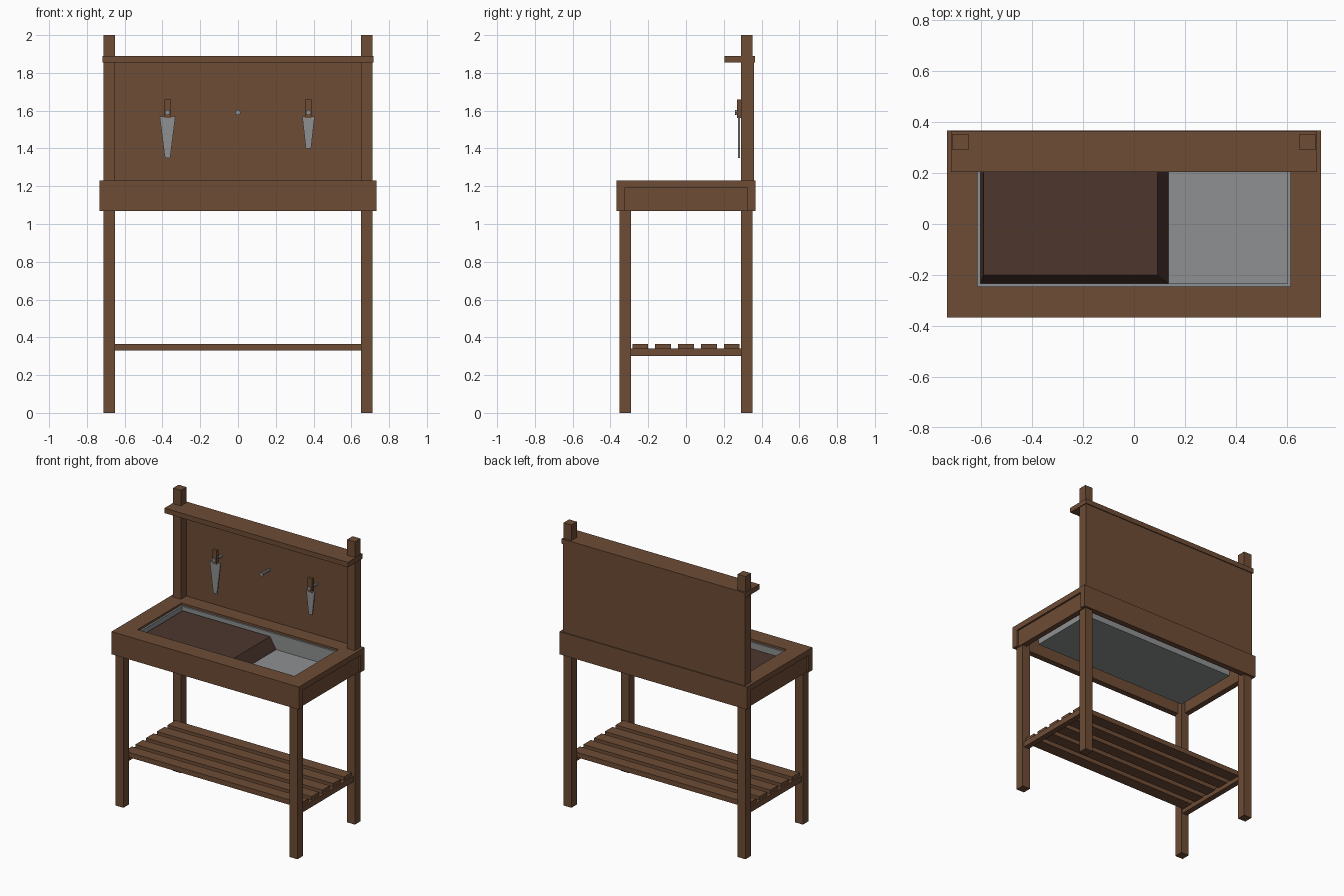
import bpy, bmesh, math
from mathutils import Matrix

if "Cube" in bpy.data.objects:
    bpy.data.objects.remove(bpy.data.objects["Cube"])


def mat(name, c):
    m = bpy.data.materials.new(name)
    m.diffuse_color = (*c, 1)
    m.use_nodes = True
    m.node_tree.nodes["Principled BSDF"].inputs["Base Color"].default_value = m.diffuse_color
    return m


WOOD = mat("brown wood", (0.155, 0.072, 0.036))
SOIL = mat("dark soil", (0.075, 0.037, 0.027))
METAL = mat("grey metal", (0.27, 0.28, 0.285))


def make(name, bm, m):
    bmesh.ops.recalc_face_normals(bm, faces=bm.faces[:])
    me = bpy.data.meshes.new(name)
    bm.to_mesh(me)
    bm.free()
    me.materials.append(m)
    ob = bpy.data.objects.new(name, me)
    bpy.context.collection.objects.link(ob)
    return ob


def loop(bm, x0, x1, y0, y1, z):
    return [bm.verts.new((x, y, z)) for x, y in ((x0, y0), (x1, y0), (x1, y1), (x0, y1))]


def skin(name, rings, m, cap=True, closed=False):
    """Join a stack of rectangles (x0,x1,y0,y1,z) with side faces."""
    bm = bmesh.new()
    rs = [loop(bm, *r) for r in rings]
    pairs = list(zip(rs, rs[1:]))
    if closed:
        pairs.append((rs[-1], rs[0]))
    for a, b in pairs:
        for i in range(4):
            j = (i + 1) % 4
            bm.faces.new((a[i], a[j], b[j], b[i]))
    if cap and not closed:
        bm.faces.new(rs[0])
        bm.faces.new(rs[-1])
    return make(name, bm, m)


def box(name, x0, x1, y0, y1, z0, z1, m=WOOD):
    return skin(name, [(x0, x1, y0, y1, z0), (x0, x1, y0, y1, z1)], m)


def rod(name, x, z, y0, y1, r, m):
    bm = bmesh.new()
    bmesh.ops.create_cone(bm, cap_ends=True, segments=8, radius1=r, radius2=r, depth=y1 - y0,
                          matrix=Matrix.Translation((x, (y0 + y1) / 2, z)) @ Matrix.Rotation(math.pi / 2, 4, 'X'))
    return make(name, bm, m)


# legs, end boards and lower shelf rails on both sides
for s, side in ((-1, "left"), (1, "right")):
    def sbox(name, a, b, *rest):
        box(side + "_" + name, min(s * a, s * b), max(s * a, s * b), *rest)
    sbox("front_leg", 0.65, 0.712, -0.352, -0.29, 0, 1.19)
    sbox("back_post", 0.65, 0.712, 0.29, 0.352, 0, 2)
    sbox("end_board", 0.68, 0.72, -0.325, 0.325, 1.07, 1.19)
    sbox("shelf_rail", 0.66, 0.70, -0.29, 0.29, 0.30, 0.34)

# lower slatted shelf
for i in range(5):
    y = (i - 2) * 0.121
    box("shelf_slat_%d" % (i + 1), -0.69, 0.69, y - 0.042, y + 0.042, 0.33, 0.365)

# table frame with opening, front and back boards
o, n = (-0.733, 0.733, -0.367, 0.367), (-0.614, 0.614, -0.246, 0.246)
skin("table_top_frame", [(*o, 1.19), (*o, 1.23), (*n, 1.23), (*n, 1.19)], WOOD, closed=True)
box("front_board", -0.733, 0.733, -0.367, -0.325, 1.07, 1.19)
box("back_board", -0.733, 0.733, 0.325, 0.367, 1.07, 1.19)

# metal tray with thin walls
e, f = (-0.614, 0.614, -0.246, 0.246), (-0.602, 0.602, -0.234, 0.234)
skin("metal_tray", [(*e, 1.09), (*e, 1.215), (*f, 1.215), (*f, 1.105)], METAL)

# soil heap with sloped edges
skin("soil", [(-0.602, 0.135, -0.234, 0.234, 1.105), (-0.59, 0.093, -0.2, 0.225, 1.19)], SOIL)

# back panel and top shelf
box("back_panel", -0.712, 0.712, 0.35, 0.359, 1.23, 1.86)
box("top_shelf", -0.718, 0.718, 0.203, 0.365, 1.855, 1.89)

# hanging pegs
for x, k in ((-0.373, "left"), (0, "middle"), (0.373, "right")):
    rod(k + "_peg", x, 1.59, 0.264, 0.352, 0.01, METAL)
    rod(k + "_peg_head", x, 1.59, 0.26, 0.268, 0.014, METAL)

# trowels: tapered blade and wooden handle
for k, x, w, b, z in (("large", -0.373, 0.042, 0.014, 1.35), ("small", 0.373, 0.033, 0.014, 1.40)):
    skin(k + "_trowel_blade", [(x - b, x + b, 0.276, 0.286, z), (x - w, x + w, 0.276, 0.286, 1.57)], METAL)
    box(k + "_trowel_handle", x - 0.017, x + 0.017, 0.27, 0.29, 1.56, 1.66)
